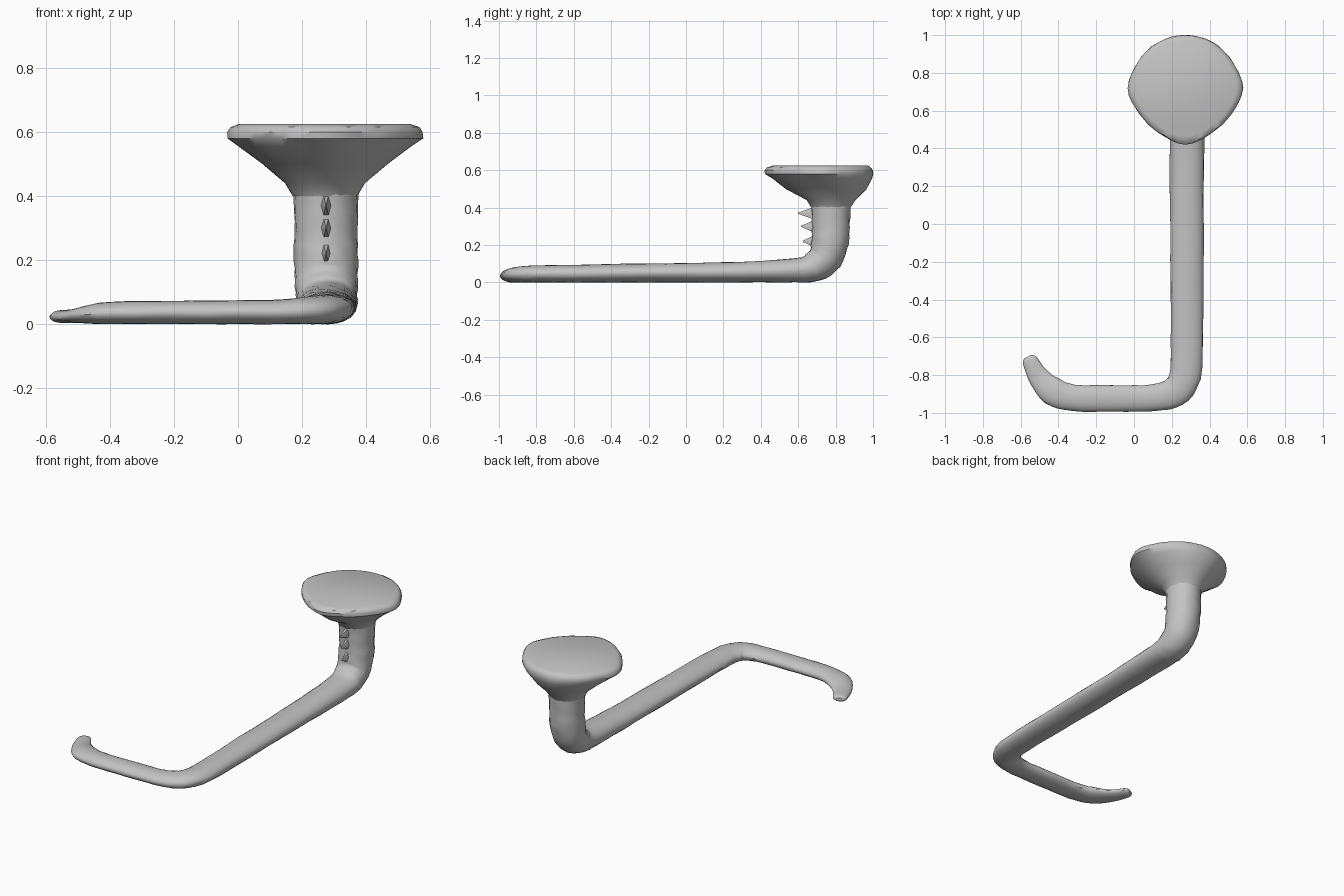
import bpy, bmesh, math, random
from mathutils import Vector

random.seed(4)
cube = bpy.data.objects.get("Cube")
if cube:
    bpy.data.objects.remove(cube)

grey = bpy.data.materials.new("light_grey")
grey.use_nodes = True
grey.diffuse_color = (0.55, 0.55, 0.55, 1)
grey.node_tree.nodes["Principled BSDF"].inputs["Base Color"].default_value = (0.55, 0.55, 0.55, 1)


def loft(name, rings):
    """Skin a list of equal-length point rings and cap both ends."""
    bm = bmesh.new()
    loops = [[bm.verts.new(p) for p in ring] for ring in rings]
    n = len(loops[0])
    for a, b in zip(loops, loops[1:]):
        for i in range(n):
            j = (i + 1) % n
            bm.faces.new((a[i], a[j], b[j], b[i]))
    bm.faces.new(loops[0])
    bm.faces.new(loops[-1])
    bmesh.ops.recalc_face_normals(bm, faces=bm.faces)
    mesh = bpy.data.meshes.new(name)
    bm.to_mesh(mesh)
    bm.free()
    mesh.materials.append(grey)
    obj = bpy.data.objects.new(name, mesh)
    bpy.context.collection.objects.link(obj)
    bpy.ops.object.select_all(action="DESELECT")
    obj.select_set(True)
    bpy.context.view_layer.objects.active = obj
    bpy.ops.object.shade_smooth_by_angle(angle=math.radians(40))
    return obj


def smooth_path(stations, steps):
    """Catmull-Rom interpolation through stations of any dimension."""
    s = [Vector(p) for p in stations]
    s = [s[0] * 2 - s[1]] + s + [s[-1] * 2 - s[-2]]
    out = []
    for a, b, c, d in zip(s, s[1:], s[2:], s[3:]):
        for k in range(steps):
            t = k / steps
            out.append((b * 2 + (c - a) * t + (a * 2 - b * 5 + c * 4 - d) * t * t
                        + (b * 3 - a - c * 3 + d) * t ** 3) / 2)
    return out + [s[-2]]


# Bent arm: x, y, z, half width, half thickness
arm = [
    (.275, .775, .45, .103, .11), (.275, .775, .32, .1, .102),
    (.275, .77, .22, .1, .1), (.275, .745, .135, .098, .093),
    (.277, .68, .082, .095, .08), (.28, .58, .064, .093, .064),
    (.28, .2, .054, .09, .054), (.28, -.3, .05, .087, .05),
    (.28, -.7, .046, .085, .046), (.265, -.82, .045, .083, .045),
    (.215, -.89, .042, .08, .042), (.1, -.92, .038, .07, .038),
    (-.1, -.923, .037, .07, .037), (-.32, -.92, .036, .07, .036),
    (-.43, -.885, .033, .074, .033), (-.505, -.81, .026, .056, .022),
    (-.55, -.725, .024, .042, .02),
]
path = smooth_path(arm, 4)
SIDES = 20
side = Vector((-1, 0, 0))
rings = []
for i, p in enumerate(path):
    t = (path[min(i + 1, len(path) - 1)].xyz - path[max(i - 1, 0)].xyz).normalized()
    side = (side - t * side.dot(t)).normalized()
    up = side.cross(t)
    ring = []
    for k in range(SIDES):
        a = math.tau * k / SIDES
        r = 1 + random.uniform(-.025, .025)
        ring.append(p.xyz + side * (math.cos(a) * p[3] * r) + up * (math.sin(a) * p[4] * r))
    rings.append(ring)
# Rounded tip
centre = path[-1].xyz
for grow, shift in ((.85, .015), (.5, .026)):
    rings.append([centre + (q - centre) * grow + t * shift for q in rings[len(path) - 1]])
loft("bent_arm", rings)

# Flared mounting flange: y centre, z, half width, half depth, edge point size
flange = [
    (.775, .40, .101, .105, 0), (.775, .44, .125, .13, 0),
    (.75, .50, .195, .215, .01), (.733, .555, .262, .262, .03),
    (.72, .58, .288, .28, .06), (.718, .6, .288, .28, .06),
    (.718, .615, .28, .272, .05), (.722, .624, .262, .25, .03),
]
RIM = 48
rings = []
for cy, z, rx, ry, point in flange:
    ring = []
    for k in range(RIM):
        a = math.tau * k / RIM
        # small points at the two sides and the front
        peak = max(0, math.cos(a)) ** 24 + max(0, -math.cos(a)) ** 24 + max(0, -math.sin(a)) ** 24
        flat = -.035 * math.sin(2 * a) ** 2 if a > math.pi and point else 0
        r = 1 + point * peak + flat + random.uniform(-.006, .006)
        ring.append((.272 + rx * r * math.cos(a), cy + ry * r * math.sin(a), z))
    rings.append(ring)
loft("mounting_flange", rings)

# Ragged seam teeth on the front of the post
for i, (z, tip) in enumerate(((.37, .6), (.3, .615), (.22, .625))):
    rings = []
    for y, s in ((.7, 1), (tip, .08)):
        rings.append([(.275 + .02 * s * math.cos(math.tau * k / 6), y,
                       z + .045 * s * math.sin(math.tau * k / 6)) for k in range(6)])
    loft("seam_tooth_%d" % (i + 1), rings)
